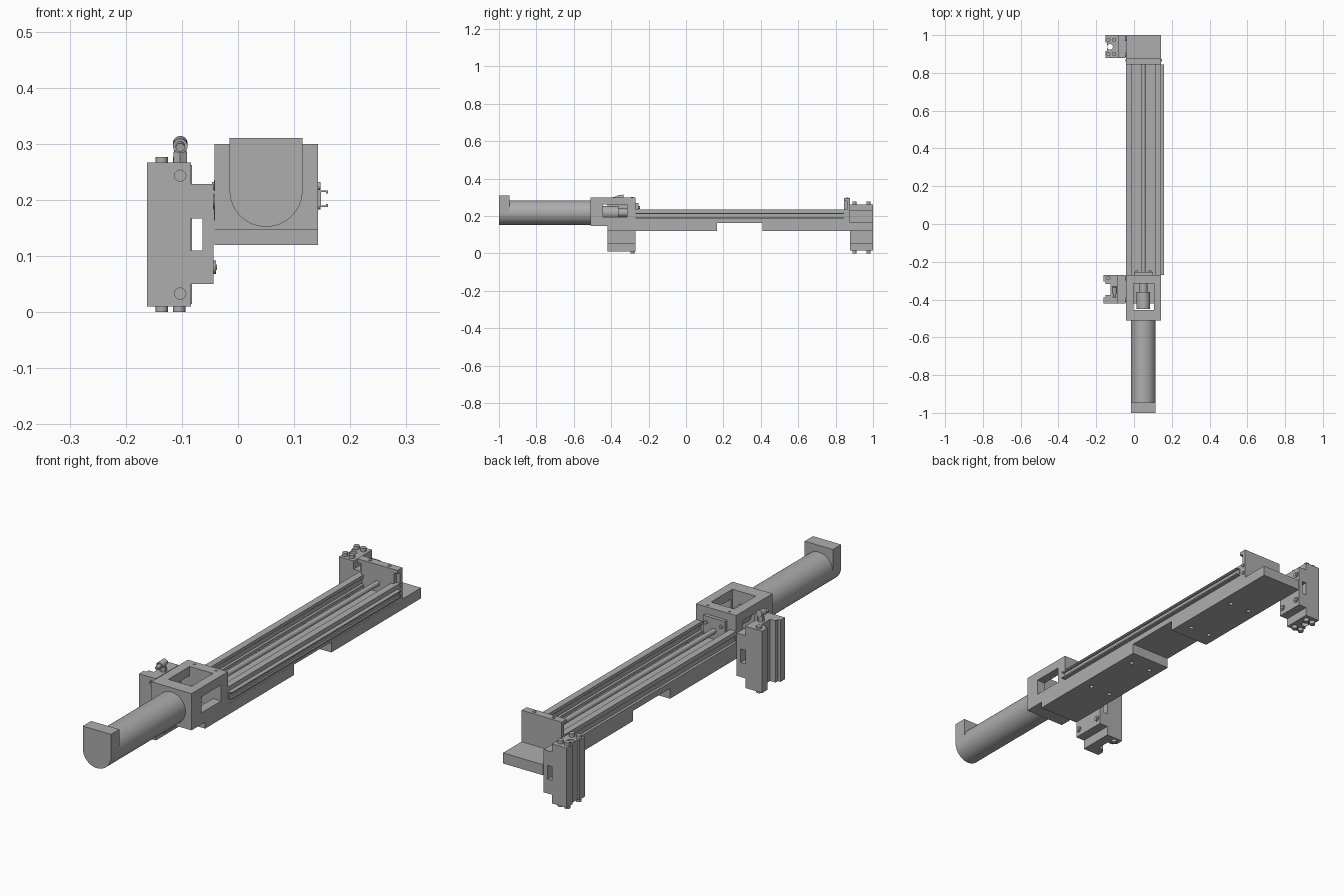
import bpy, bmesh, math
from mathutils import Vector

cube = bpy.data.objects.get("Cube")
if cube:
    bpy.data.objects.remove(cube)

GREY = bpy.data.materials.new("machined grey")
GREY.use_nodes = True
GREY.diffuse_color = (0.42, 0.42, 0.42, 1)
GREY.node_tree.nodes["Principled BSDF"].inputs["Base Color"].default_value = GREY.diffuse_color


def finish(name, bm, smooth=False):
    bmesh.ops.recalc_face_normals(bm, faces=bm.faces)
    mesh = bpy.data.meshes.new(name)
    bm.to_mesh(mesh)
    bm.free()
    mesh.materials.append(GREY)
    ob = bpy.data.objects.new(name, mesh)
    bpy.context.collection.objects.link(ob)
    if smooth:
        activate(ob)
        bpy.ops.object.shade_smooth_by_angle(angle=math.radians(35))
    return ob


def activate(ob):
    bpy.ops.object.select_all(action='DESELECT')
    ob.select_set(True)
    bpy.context.view_layer.objects.active = ob


def prism(name, points, axis, start, end, smooth=False):
    """Extrude a profile: (x, z) along y, or (x, y) along z."""
    bm = bmesh.new()
    place = (lambda a, b: (a, start, b)) if axis == 'y' else (lambda a, b: (a, b, start))
    face = bm.faces.new([bm.verts.new(place(a, b)) for a, b in points])
    extruded = bmesh.ops.extrude_face_region(bm, geom=[face])["geom"]
    move = Vector((0, end - start, 0)) if axis == 'y' else Vector((0, 0, end - start))
    bmesh.ops.translate(bm, verts=[v for v in extruded if isinstance(v, bmesh.types.BMVert)], vec=move)
    return finish(name, bm, smooth)


def box(name, x, y, z):
    return prism(name, [(x[0], y[0]), (x[1], y[0]), (x[1], y[1]), (x[0], y[1])], 'z', *z)


def rod(name, a, b, radius, sides=32):
    a, b = Vector(a), Vector(b)
    bm = bmesh.new()
    bmesh.ops.create_cone(bm, cap_ends=True, segments=sides, radius1=radius, radius2=radius, depth=(b - a).length)
    turn = Vector((0, 0, 1)).rotation_difference(b - a).to_matrix()
    bmesh.ops.rotate(bm, verts=bm.verts, matrix=turn)
    bmesh.ops.translate(bm, verts=bm.verts, vec=(a + b) / 2)
    return finish(name, bm, sides > 8)


def cut(ob, *cutters):
    for cutter in cutters:
        cutter.hide_render = True
        mod = ob.modifiers.new("cut", 'BOOLEAN')
        mod.operation, mod.solver, mod.object = 'DIFFERENCE', 'EXACT', cutter
        activate(ob)
        bpy.ops.object.modifier_apply(modifier=mod.name)
        bpy.data.objects.remove(cutter)


CX, AXIS, R = 0.05, 0.217, 0.065     # drive axis and motor radius
LEFT, RIGHT = -0.042, 0.143          # rail sides

# Motor with a round-bottomed rear cap
rod("motor_body", (CX, -0.95, AXIS), (CX, -0.5, AXIS), R, 64)
arc = [(CX + R * math.cos(t), AXIS + R * math.sin(t))
       for t in (math.pi + math.pi * i / 32 for i in range(33))]
prism("motor_cap", arc + [(CX + R, 0.31), (CX - R, 0.31)], 'y', -1, -0.945, True)

# Coupling housing, open above, below and at both sides
housing = box("coupling_housing", (LEFT, RIGHT), (-0.51, -0.27), (0.147, 0.30))
cut(housing,
    box("pocket", (-0.002, 0.105), (-0.455, -0.315), (0.1, 0.4)),
    box("side_window", (-0.1, 0.2), (-0.445, -0.315), (0.195, 0.262)),
    box("plate_step", (-0.1, 0.2), (-0.42, -0.2), (0.1, 0.163)))
rod("coupling", (CX, -0.45, AXIS), (CX, -0.36, AXIS), 0.036)
rod("coupling_neck", (CX, -0.36, AXIS), (CX, -0.3, AXIS), 0.022)
box("bearing_flange", (0, 0.1), (-0.272, -0.255), (0.175, 0.27))
for x in (0.015, 0.085):
    for z in (0.195, 0.245):
        rod("flange_bolt", (x, -0.257, z), (x, -0.247, z), 0.007, 16)
for x in (0, 0.1):
    for y in (-0.287,):
        rod("housing_screw", (x, y, 0.298), (x, y, 0.302), 0.006, 16)

# U-shaped guide rail with a groove along each wall
half = [(0, 0.163), (0.0925, 0.163), (0.0925, 0.188), (0.086, 0.192), (0.086, 0.212), (0.0925, 0.216),
        (0.0925, 0.235), (0.064, 0.235), (0.064, 0.222), (0.070, 0.217), (0.070, 0.199),
        (0.064, 0.194), (0.064, 0.183), (0, 0.183)]
rail = [(CX + a, z) for a, z in half[1:-1]] + [(CX - a, z) for a, z in reversed(half[1:-1])]
prism("guide_rail", rail, 'y', -0.27, 0.845)
rod("lead_screw", (CX, -0.3, AXIS), (CX, 0.85, AXIS), 0.011)
for x in (0.003, 0.097):
    for y in (-0.155, 0.14, 0.437, 0.733):
        rod("rail_bolt", (x, y, 0.18), (x, y, 0.188), 0.014, 24)
        rod("bolt_socket", (x, y, 0.187), (x, y, 0.19), 0.007, 6)

# Slotted sensor strip on the left of the rail
strip = [(0.136, 0.187), (0.16, 0.187), (0.16, 0.193), (0.157, 0.193), (0.157, 0.190), (0.148, 0.190),
         (0.148, 0.214), (0.157, 0.214), (0.157, 0.211), (0.16, 0.211), (0.16, 0.217), (0.136, 0.217)]
prism("sensor_strip", strip, 'y', -0.27, 0.845)

# Bearing plate at the far end of the rail
end_plate = box("end_plate", (LEFT, RIGHT), (0.845, 0.878), (0.163, 0.295))
cut(end_plate, *[box("corner", x, (0.8, 0.862), (0.235, 0.28)) for x in ((-0.1, -0.025), (0.126, 0.2))])
for x in (0.005, 0.095):
    rod("end_screw", (x, 0.862, 0.293), (x, 0.862, 0.298), 0.007, 16)
for x in (LEFT, RIGHT):
    for z in (0.19, 0.225):
        rod("side_screw", (x - 0.004, 0.867, z), (x + 0.004, 0.867, z), 0.007, 16)

# Mounting plates below the rail, with screw holes
for name, y0, y1, rows in (("front_base_plate", -0.42, 0.165, (-0.155, 0.1)),
                           ("rear_base_plate", 0.41, 1.0, (0.48, 0.733))):
    plate = box(name, (LEFT, RIGHT), (y0, y1), (0.12, 0.164))
    cut(plate, *[rod("hole", (x, y, 0.1), (x, y, 0.135), 0.009, 16) for x in (0.003, 0.097) for y in rows])


def arm(name, y0, y1):
    """Bracket between a base plate and its upright block."""
    prism(name, [(-0.084, 0.05), (-0.044, 0.05), (-0.044, 0.228), (-0.084, 0.228), (-0.084, 0.167),
                 (-0.063, 0.167), (-0.063, 0.11), (-0.084, 0.11)], 'y', y0, y1)
    for y in (y0 + 0.018, y1 - 0.018):
        for z in (0.08, 0.198):
            rod(name + "_bolt", (-0.046, y, z), (-0.039, y, z), 0.012, 24)
            rod(name + "_socket", (-0.04, y, z), (-0.0375, y, z), 0.006, 6)


def pin(x, y):
    rod("block_pin", (x, y, 0), (x, y, 0.02), 0.011, 20)
    rod("block_pin", (x, y, 0.25), (x, y, 0.276), 0.011, 20)


# Front upright block with a hooked channel down its outer side
arm("front_arm", -0.42, -0.27)
hook = [(-0.084, -0.42), (-0.084, -0.27), (-0.162, -0.27), (-0.162, -0.305), (-0.15, -0.305),
        (-0.15, -0.317), (-0.125, -0.317), (-0.125, -0.375), (-0.15, -0.375), (-0.15, -0.39),
        (-0.162, -0.39), (-0.162, -0.42)]
block = prism("front_block", hook, 'z', 0.01, 0.267)
cut(block, *[rod("hole", (-0.103, -0.5, z), (-0.103, -0.405, z), 0.01, 24) for z in (0.033, 0.243)])
pin(-0.136, -0.287)

# Angled hose fitting
rod("fitting_base", (-0.103, -0.345, 0.26), (-0.103, -0.345, 0.285), 0.014, 6)
rod("fitting_stem", (-0.103, -0.345, 0.28), (-0.103, -0.345, 0.302), 0.011)
rod("fitting_elbow", (-0.103, -0.333, 0.301), (-0.103, -0.368, 0.296), 0.013)
rod("fitting_tip", (-0.103, -0.365, 0.297), (-0.103, -0.388, 0.293), 0.008)

# Rear upright block with a through bore and pins
arm("rear_arm", 0.878, 1.0)
block = box("rear_block", (-0.15, -0.082), (0.878, 1.0), (0.014, 0.262))
cut(block, rod("bore", (-0.127, 0.938, -0.1), (-0.127, 0.938, 0.4), 0.015, 24),
    box("top_step", (-0.2, -0.142), (0.915, 0.96), (0, 0.3)))
for x, y in ((-0.136, 0.9), (-0.136, 0.975), (-0.105, 0.9), (-0.105, 0.975)):
    pin(x, y)
